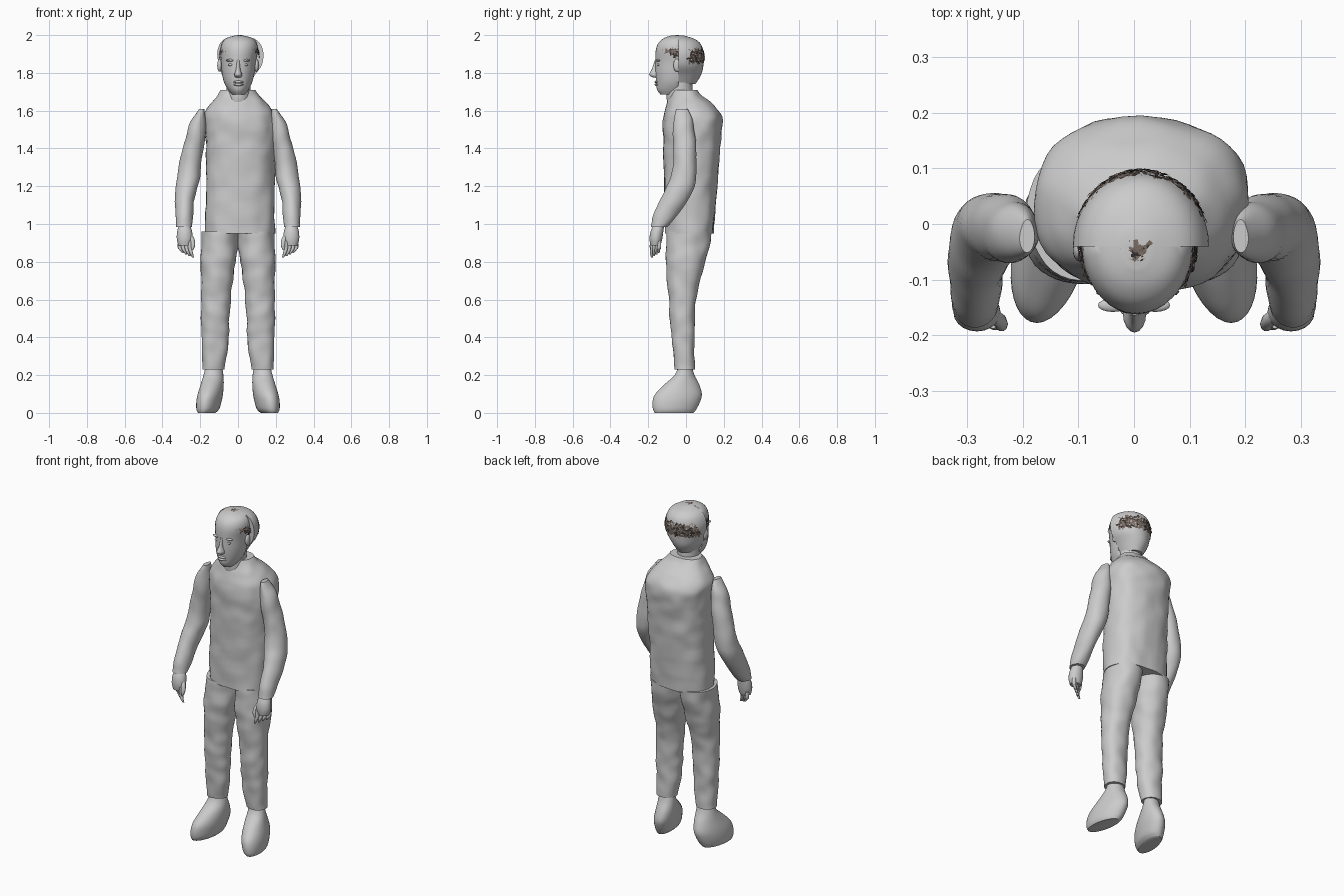
import bpy
import bmesh
import math
import random
from mathutils import Vector, noise

random.seed(4)
default_cube = bpy.data.objects.get("Cube")
if default_cube:
    bpy.data.objects.remove(default_cube, do_unlink=True)


def make_material(name, colour):
    mat = bpy.data.materials.new(name)
    mat.use_nodes = True
    mat.diffuse_color = (*colour, 1)
    mat.node_tree.nodes["Principled BSDF"].inputs["Base Color"].default_value = (*colour, 1)
    return mat


GREY = make_material("plain grey", (0.6, 0.6, 0.6))
BROWN = make_material("hair brown", (0.2, 0.155, 0.13))
DARK = make_material("hair dark", (0.04, 0.033, 0.03))


def finish(bm, name, *materials, smooth=True):
    mesh = bpy.data.meshes.new(name)
    bm.to_mesh(mesh)
    bm.free()
    obj = bpy.data.objects.new(name, mesh)
    bpy.context.collection.objects.link(obj)
    for mat in materials:
        mesh.materials.append(mat)
    if smooth:
        bpy.ops.object.select_all(action='DESELECT')
        obj.select_set(True)
        bpy.context.view_layer.objects.active = obj
        bpy.ops.object.shade_smooth_by_angle(angle=math.radians(45))
    return obj


def spline(rings, steps):
    """Catmull-Rom interpolation between successive rings."""
    out = []
    for i in range(len(rings) - 1):
        p0, p1 = rings[max(i - 1, 0)], rings[i]
        p2, p3 = rings[i + 1], rings[min(i + 2, len(rings) - 1)]
        for s in range(steps):
            t = s / steps
            out.append([b + t / 2 * (c - a + t * (2 * a - 5 * b + 4 * c - d
                        + t * (3 * (b - c) + d - a)))
                        for a, b, c, d in zip(p0, p1, p2, p3)])
    return out + [rings[-1]]


def loft(name, rings, side=1, sides=36, steps=4, power=2, lump=0, shear=0, clip=None):
    """Skin level rings given as (z, x low, x high, y low, y high)."""
    bm = bmesh.new()
    loops = []
    for z, x0, x1, y0, y1 in spline(rings, steps):
        loop = []
        for k in range(sides):
            a = math.tau * k / sides
            c, s = math.cos(a), math.sin(a)
            dx = (x1 - x0) / 2 * math.copysign(abs(c) ** (2 / power), c)
            dy = (y1 - y0) / 2 * math.copysign(abs(s) ** (2 / power), s)
            p = Vector(((x0 + x1) / 2 + dx + shear * dy, (y0 + y1) / 2 + dy, z))
            # soft cloth folds
            p += Vector((c, s, 0)) * lump * noise.noise(p * 14)
            if clip:
                p.y = clip(p.y, SEAM)
            p.x *= side
            loop.append(bm.verts.new(p))
        loops.append(loop)
    for low, high in zip(loops, loops[1:]):
        for k in range(sides):
            n = (k + 1) % sides
            bm.faces.new((low[k], low[n], high[n], high[k]))
    bm.faces.new(loops[0])
    bm.faces.new(loops[-1])
    bmesh.ops.recalc_face_normals(bm, faces=bm.faces)
    return finish(bm, name, GREY)


def tube(name, points, side):
    """Small round limb through (x, y, z, radius) points."""
    rings = [(z, x - r, x + r, y - r, y + r) for x, y, z, r in points]
    return loft(name, rings, side, sides=10, steps=3)


def ellipsoid(name, centre, size):
    bm = bmesh.new()
    bmesh.ops.create_uvsphere(bm, u_segments=16, v_segments=10, radius=1)
    bmesh.ops.scale(bm, vec=size, verts=bm.verts)
    bmesh.ops.translate(bm, vec=centre, verts=bm.verts)
    return finish(bm, name, GREY)


def hair(name, count, centre, radii, rule):
    """Scatter thin strands over the part of a dome that passes the rule."""
    bm = bmesh.new()
    while count:
        d = Vector([random.gauss(0, 1) for _ in range(3)]).normalized()
        if not rule(d):
            continue
        count -= 1
        mid = Vector(centre) + Vector([a * b for a, b in zip(d, radii)])
        along = d.cross(Vector([random.gauss(0, 1) for _ in range(3)])).normalized()
        across = d.cross(along) * random.uniform(0.002, 0.005)
        along *= random.uniform(0.012, 0.026)
        face = bm.faces.new([bm.verts.new(mid + u * along + v * across)
                             for u, v in ((-1, -1), (1, -1), (1, 1), (-1, 1))])
        face.material_index = int(random.random() < 0.4)
    return finish(bm, name, BROWN, DARK, smooth=False)


# Torso and neck
loft("torso", [
    (0.95, -.175, .195, -.11, .145), (1.2, -.17, .195, -.115, .165),
    (1.4, -.17, .2, -.118, .18), (1.52, -.175, .205, -.12, .19),
    (1.58, -.175, .195, -.115, .185), (1.63, -.15, .16, -.1, .145),
    (1.68, -.11, .11, -.085, .085), (1.71, -.09, .088, -.07, .06),
], sides=48, steps=8, power=2.4, lump=0.008)
loft("neck", [
    (1.6, -.06, .065, -.085, .035), (1.66, -.06, .065, -.102, .038),
    (1.72, -.06, .065, -.098, .035), (1.79, -.06, .065, -.09, .035)])

# Head in two halves that meet at an upright seam
SEAM = -0.04
loft("face", [
    (1.685, -.03, .035, -.135, -.03), (1.71, -.052, .055, -.153, .02),
    (1.75, -.074, .075, -.158, .04), (1.8, -.085, .087, -.162, .06),
    (1.86, -.09, .095, -.162, .08), (1.92, -.093, .105, -.16, .08),
    (1.96, -.083, .098, -.145, .06), (1.985, -.06, .075, -.115, .035),
    (1.997, -.02, .03, -.08, 0)], clip=min)
loft("back_of_head", [
    (1.74, -.055, .06, -.13, .05), (1.79, -.085, .09, -.16, .08),
    (1.84, -.1, .125, -.172, .092), (1.9, -.11, .135, -.173, .093),
    (1.95, -.098, .12, -.16, .08), (1.98, -.07, .088, -.125, .045),
    (1.997, -.02, .03, -.07, -.01)], clip=max)

# Facial features
loft("nose", [
    (1.775, -.012, .016, -.172, -.13), (1.79, -.02, .022, -.195, -.125),
    (1.82, -.011, .013, -.181, -.13), (1.87, -.008, .01, -.164, -.13)], sides=16)
for label, height in (("upper_lip", 1.752), ("lower_lip", 1.738)):
    ellipsoid(label, (0.002, -.156, height), (.027, .011, .007))
for label, s in (("left", 1), ("right", -1)):
    ellipsoid(label + "_eye", (s * .037, -.145, 1.843), (.016, .009, .007))
    ellipsoid(label + "_brow", (s * .038, -.146, 1.866), (.027, .012, .007))
    ellipsoid(label + "_ear", (s * .098, -.047, 1.84), (.012, .02, .034))

# Arms, hands, legs and feet, one set for each side
ARM = [
    (.985, .243, .327, -.187, -.1), (1.04, .24, .33, -.175, -.05),
    (1.1, .235, .332, -.152, -.008), (1.18, .217, .33, -.112, .04),
    (1.25, .2, .322, -.08, .055), (1.35, .19, .305, -.064, .055),
    (1.45, .175, .28, -.069, .05), (1.53, .17, .255, -.068, .038),
    (1.58, .172, .225, -.06, .025), (1.61, .178, .205, -.05, .01)]
PALM = [
    (.885, .25, .315, -.188, -.135), (.92, .24, .324, -.193, -.126),
    (.96, .243, .322, -.188, -.12), (1.0, .255, .31, -.17, -.115)]
LEG = [
    (.23, .07, .192, -.058, .045), (.38, .052, .192, -.076, .045),
    (.5, .045, .194, -.085, .046), (.62, .035, .195, -.09, .055),
    (.75, .02, .195, -.104, .088), (.86, .003, .195, -.105, .118),
    (.96, 0, .19, -.098, .135)]
FOOT = [
    (0, .122, .21, -.165, .04), (.02, .102, .218, -.175, .055),
    (.06, .09, .218, -.177, .075), (.1, .082, .211, -.163, .084),
    (.15, .077, .196, -.115, .07), (.2, .078, .182, -.06, .045),
    (.25, .085, .17, -.04, .03)]
for label, s in (("left", 1), ("right", -1)):
    loft(label + "_arm", ARM, s, lump=0.005)
    loft(label + "_palm", PALM, s, sides=20)
    for i in range(4):
        x, y = .254 + .018 * i, -.178 + .012 * i
        tube(f"{label}_finger_{i + 1}", [
            (x - .016, y - .002, .823 + .008 * i, .005), (x - .007, y - .004, .845 + .006 * i, .009),
            (x, y, .875, .011), (x, y, .91, .01)], s)
    tube(label + "_thumb", [
        (.243, -.183, .862, .006), (.238, -.182, .885, .011),
        (.243, -.172, .92, .013), (.26, -.16, .95, .012)], s)
    loft(label + "_leg", LEG, s, steps=8, power=2.2, lump=0.008)
    loft(label + "_foot", FOOT, s, shear=-0.15)

# Cropped hair above the forehead and across the back
hair("front_hair", 420, (.007, SEAM, 1.88), (.106, .122, .118),
     lambda d: d.y < 0 and d.z > 0.05 - 0.6 * d.y)
hair("back_hair", 330, (.013, SEAM, 1.885), (.122, .138, .112),
     lambda d: d.y > 0.4 and -0.25 < d.z < 0.8)
